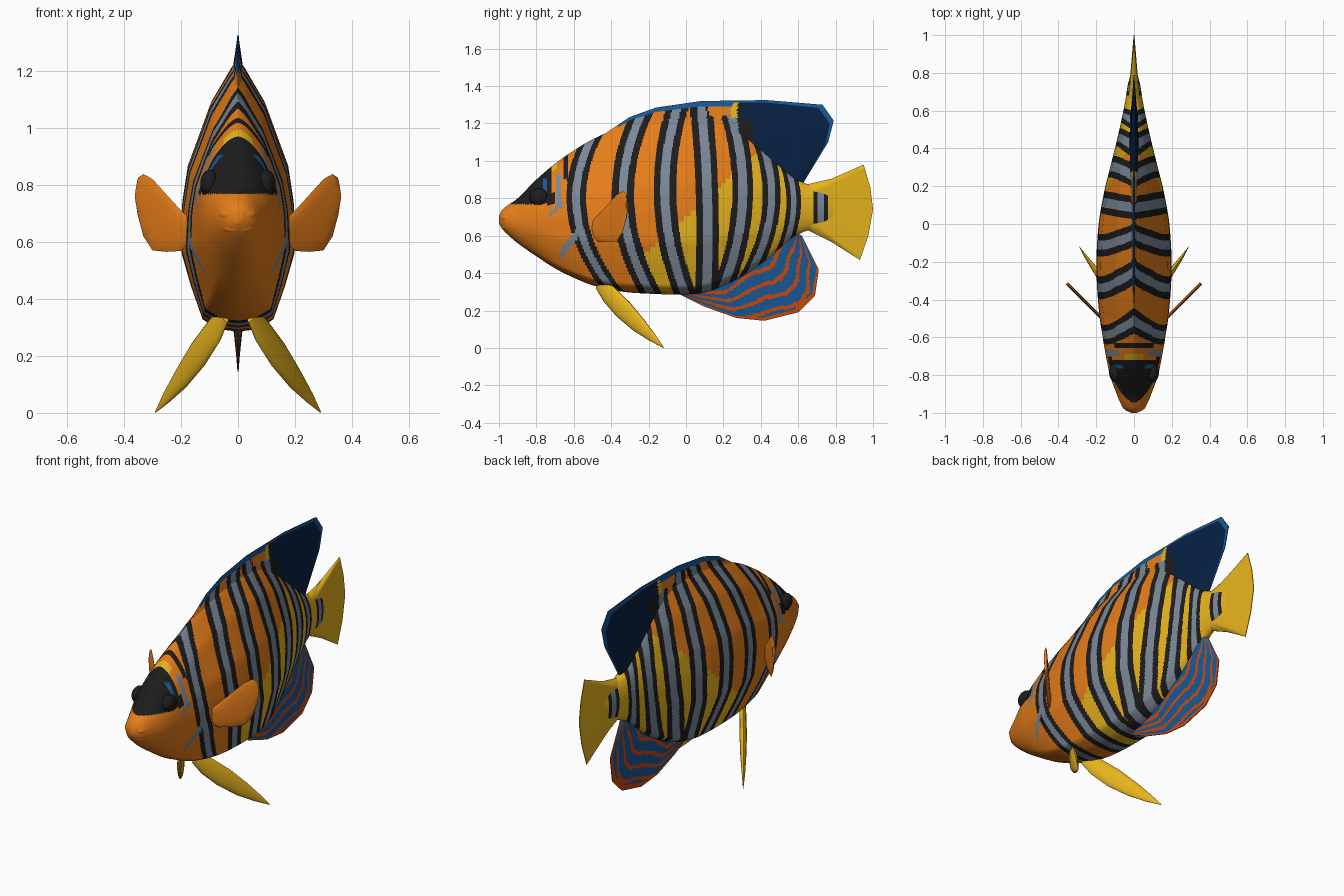
import bpy, bmesh, math
from mathutils import Vector

if "Cube" in bpy.data.objects:
    bpy.data.objects.remove(bpy.data.objects["Cube"])

COLOURS = [("orange", (.79, .205, .01)), ("yellow", (.79, .45, .012)), ("black", (.012, .012, .013)),
           ("grey", (.2, .246, .314)), ("blue", (.009, .1, .31)), ("navy", (.002, .015, .056)),
           ("red_orange", (.6, .068, .004)), ("slate", (.06, .08, .107))]
MATS = []
for n, c in COLOURS:
    m = bpy.data.materials.new(n)
    m.diffuse_color = (*c, 1)
    m.use_nodes = True
    m.node_tree.nodes["Principled BSDF"].inputs["Base Color"].default_value = m.diffuse_color
    MATS.append(m)
ORANGE, YELLOW, BLACK, GREY, BLUE, NAVY, RED, SLATE = range(8)


def loft(name, rings, colour):
    """Skin closed rings; colour(centre, u, v) picks the material of each face."""
    bm = bmesh.new()
    vs = [[bm.verts.new(p) for p in r] for r in rings]
    n, m = len(rings), len(rings[0])
    for i in range(n - 1):
        for j in range(m):
            k = (j + 1) % m
            f = bm.faces.new((vs[i][j], vs[i][k], vs[i + 1][k], vs[i + 1][j]))
            f.material_index = colour(f.calc_center_median(), (i + .5) / (n - 1), (j + .5) / m)
    for r, u in ((vs[0], 0), (vs[-1], 1)):
        f = bm.faces.new(r)
        f.material_index = colour(f.calc_center_median(), u, 0)
    bmesh.ops.recalc_face_normals(bm, faces=bm.faces)
    for f in bm.faces:
        f.smooth = True
    me = bpy.data.meshes.new(name)
    bm.to_mesh(me)
    bm.free()
    for mt in MATS:
        me.materials.append(mt)
    ob = bpy.data.objects.new(name, me)
    bpy.context.collection.objects.link(ob)
    return ob


def lerp_table(tab, x, c=1):
    for a, b in zip(tab, tab[1:]):
        if x <= b[0]:
            return a[c] + (b[c] - a[c]) * max(0, (x - a[0]) / (b[0] - a[0]))
    return tab[-1][c]


def smooth_table(tab, x, c):
    """Cubic interpolation through column c of a table."""
    slope = lambda a, b: (tab[b][c] - tab[a][c]) / (tab[b][0] - tab[a][0])
    last = len(tab) - 1
    i = max(k for k in range(last) if tab[k][0] <= x or k == 0)
    h = tab[i + 1][0] - tab[i][0]
    s = min(1, (x - tab[i][0]) / h)
    m0 = slope(max(i - 1, 0), i + 1) * h
    m1 = slope(i, min(i + 2, last)) * h
    p0, p1 = tab[i][c], tab[i + 1][c]
    return (p0 * (2*s**3 - 3*s*s + 1) + m0 * (s**3 - 2*s*s + s)
            + p1 * (3*s*s - 2*s**3) + m1 * (s**3 - s*s))


# Stripes: y at z=1.2, z=.75, z=.33, then grey half width and outer half width
STRIPES = [(-.46, -.585, -.41, .021, .052), (-.26, -.335, -.21, .023, .06),
           (-.07, -.11, -.02, .024, .06), (.09, .115, .11, .025, .06),
           (.255, .30, .20, .024, .056), (.36, .455, .30, .020, .047),
           (.42, .575, .40, .015, .038), (.72, .72, .72, .017, .038)]


def stripe_colour(p):
    x, y, z = p
    a = (z - .75) * (z - .33) / (.45 * .87)
    b = (z - 1.2) * (z - .33) / (-.45 * .42)
    c = (z - 1.2) * (z - .75) / (.87 * .42)
    if .12 < y < .235 and z > 1.24:                              # plain patch under the fin edge
        return ORANGE
    for top, mid, low, g, o in STRIPES:
        d = abs(y - (top * a + mid * b + low * c))
        if d < g:
            return GREY
        if d < o:
            return BLACK
    return YELLOW if y > -.22 and z < .7 + .9 * y else ORANGE


def body_colour(p, u, v):
    x, y, z = p
    if y < (-.72 if z > .83 else -.70) and z > .768:             # eye mask
        return BLUE if -.765 < y < -.742 and .82 < z < .905 else BLACK
    if y < -.69 and z > .93 and abs(x) < .05:
        return YELLOW
    if -.695 < y < -.668 and .74 < z < .93:
        return GREY
    if -.655 < y < -.63 and z > .9:
        return BLACK
    if -.67 < y < -.58 and abs(z - .5 - (y + .67) * 1.25) < .028:  # gill streak
        return GREY
    if -.73 < y < -.66 and abs(z - .715 - (y + .73) * .7) < .012:
        return GREY
    return stripe_colour(p) if y > -.66 else ORANGE


# Body: y, bottom, top, half width
BODY = [(-1, .665, .705, .015), (-.985, .64, .735, .042), (-.96, .612, .757, .065), (-.9, .56, .80, .092),
        (-.8, .49, .90, .128), (-.7, .425, .985, .15), (-.6, .375, 1.055, .168), (-.5, .335, 1.115, .182),
        (-.35, .302, 1.18, .195), (-.2, .29, 1.22, .2), (0, .285, 1.24, .188), (.1, .295, 1.24, .172),
        (.2, .33, 1.22, .152), (.3, .38, 1.16, .128), (.4, .445, 1.075, .102), (.5, .525, .985, .078),
        (.6, .605, .90, .056), (.66, .63, .872, .045), (.73, .642, .858, .034), (.79, .655, .845, .02)]
SHAPE = [(0, 0), (.008, .3), (.04, .62), (.17, .83), (.3, 1), (.48, .98), (.62, .88), (.85, .48), (.97, .12), (1, 0)]


def body_ring(y, n=52):
    lo, hi, w = (smooth_table(BODY, y, c) for c in (1, 2, 3))
    k = lerp_table([(-1, 1), (-.85, .9), (-.5, 0), (.2, 0), (.6, 1), (1, 1)], y)
    right = []
    for j in range(n + 1):
        t = (1 - math.cos(math.pi * j / n)) / 2
        s = k * math.sqrt(max(0, 1 - (2 * t - 1) ** 2)) + (1 - k) * lerp_table(SHAPE, t)
        right.append((w * s, y, lo + (hi - lo) * t))
    return right + [(-a, b, c) for a, b, c in right[-2:0:-1]]


loft("body", [body_ring(-1 + 1.79 * i / 640) for i in range(641)], body_colour)


def fin(name, pairs, thick, colour, nu=200, nv=32):
    """Median fin between a base line and an outer edge, given as (y, z, y, z) pairs."""
    rings = []
    for i in range(nu + 1):
        q = i / nu * (len(pairs) - 1)
        k = min(int(q), len(pairs) - 2)
        a, b, c, d = (s + (e - s) * (q - k) for s, e in zip(pairs[k], pairs[k + 1]))
        side = [(thick * (1 - j / nv) + .002, a + (c - a) * j / nv, b + (d - b) * j / nv) for j in range(nv + 1)]
        rings.append(side + [(-x, y, z) for x, y, z in reversed(side)])
    return loft(name, rings, lambda p, u, v: colour(p, u, 1 - abs(2 * v - 1)))


def dorsal_colour(p, u, v):
    if v > (.8 if p.y < .25 else .9) and p.y > -.36:
        return BLUE
    if p.y > .36 or (p.y > .3 and p.z > 1.22):
        return NAVY
    if .24 < p.y < .275 and p.z > 1.23:
        return YELLOW
    return BLACK if p.y > .28 else stripe_colour(p)


def anal_colour(p, u, v):
    if v > .92:
        return RED
    return RED if math.sin(27 * v + 7 * u + 1.3 * math.sin(17 * u)) > .6 - .6 * (u < .3) else BLUE


fin("dorsal_fin", [(-.42, 1.10, -.42, 1.155), (-.3, 1.14, -.3, 1.235), (-.16, 1.16, -.16, 1.285),
                   (.08, 1.17, .08, 1.32), (.25, 1.13, .43, 1.325), (.38, 1.04, .73, 1.30),
                   (.45, .98, .79, 1.215), (.52, .92, .76, 1.10), (.58, .86, .62, .87)], .022, dorsal_colour)
fin("anal_fin", [(-.05, .31, -.03, .285), (.08, .32, .10, .22), (.18, .35, .27, .16), (.28, .40, .42, .145),
                 (.38, .46, .60, .19), (.45, .51, .69, .28), (.52, .56, .71, .42), (.58, .62, .62, .60)],
    .02, anal_colour)
fin("tail_fin", [(.64, .66, .65, .63), (.64, .68, .78, .565), (.64, .70, .93, .47), (.64, .72, .975, .6),
                 (.64, .75, 1, .74), (.64, .78, .985, .86), (.64, .81, .95, .98), (.64, .83, .78, .905),
                 (.64, .85, .65, .875)], .03, lambda p, u, v: YELLOW, 48, 12)


def oval(centre, a, b, n=14):
    c, a, b = Vector(centre), Vector(a), Vector(b)
    return [c + a * math.cos(2 * math.pi * k / n) + b * math.sin(2 * math.pi * k / n) for k in range(n)]


def ball(name, centre, r, mat):
    rings = []
    for i in range(1, 16):
        t = math.pi * i / 16
        s = math.sin(t)
        rings.append(oval((centre[0], centre[1], centre[2] - r[2] * math.cos(t)), (r[0] * s, 0, 0), (0, r[1] * s, 0), 24))
    loft(name, rings, lambda p, u, v: mat)


# Paired fins and eyes; rows are x, low z, high z for pectoral and x, y, z, radius for pelvic
PECTORAL = [(.17, .60, .68), (.20, .568, .71), (.25, .565, .765), (.30, .57, .82),
            (.332, .62, .838), (.35, .69, .825), (.355, .73, .79)]
PELVIC = [(.05, -.46, .345, .03), (.085, -.41, .285, .042), (.14, -.335, .205, .046),
          (.20, -.25, .12, .036), (.25, -.18, .055, .02), (.29, -.12, .002, .002)]
for s, side in ((1, "right"), (-1, "left")):
    loft("pectoral_fin_" + side,
         [oval((s * x, x - .67, (a + b) / 2), (0, 0, (b - a) / 2), (s * .006, -.006, 0)) for x, a, b in PECTORAL],
         lambda p, u, v: ORANGE)
    loft("pelvic_fin_" + side,
         [oval((s * x, y, z), (s * .3 * r, .75 * r, .85 * r), (s * .5 * r, 0, .2 * r)) for x, y, z, r in PELVIC],
         lambda p, u, v: YELLOW)
    ball("eye_" + side, (s * .098, -.785, .805), (.034, .052, .048), BLACK)

# Lips
ball("upper_lip", (0, -.955, .695), (.066, .042, .032), ORANGE)
ball("lower_lip", (0, -.948, .65), (.058, .04, .028), ORANGE)

# Smooth shading with sharp fin edges
for ob in bpy.context.collection.objects:
    ob.select_set(True)
    bpy.context.view_layer.objects.active = ob
bpy.ops.object.shade_smooth_by_angle(angle=math.radians(50))
